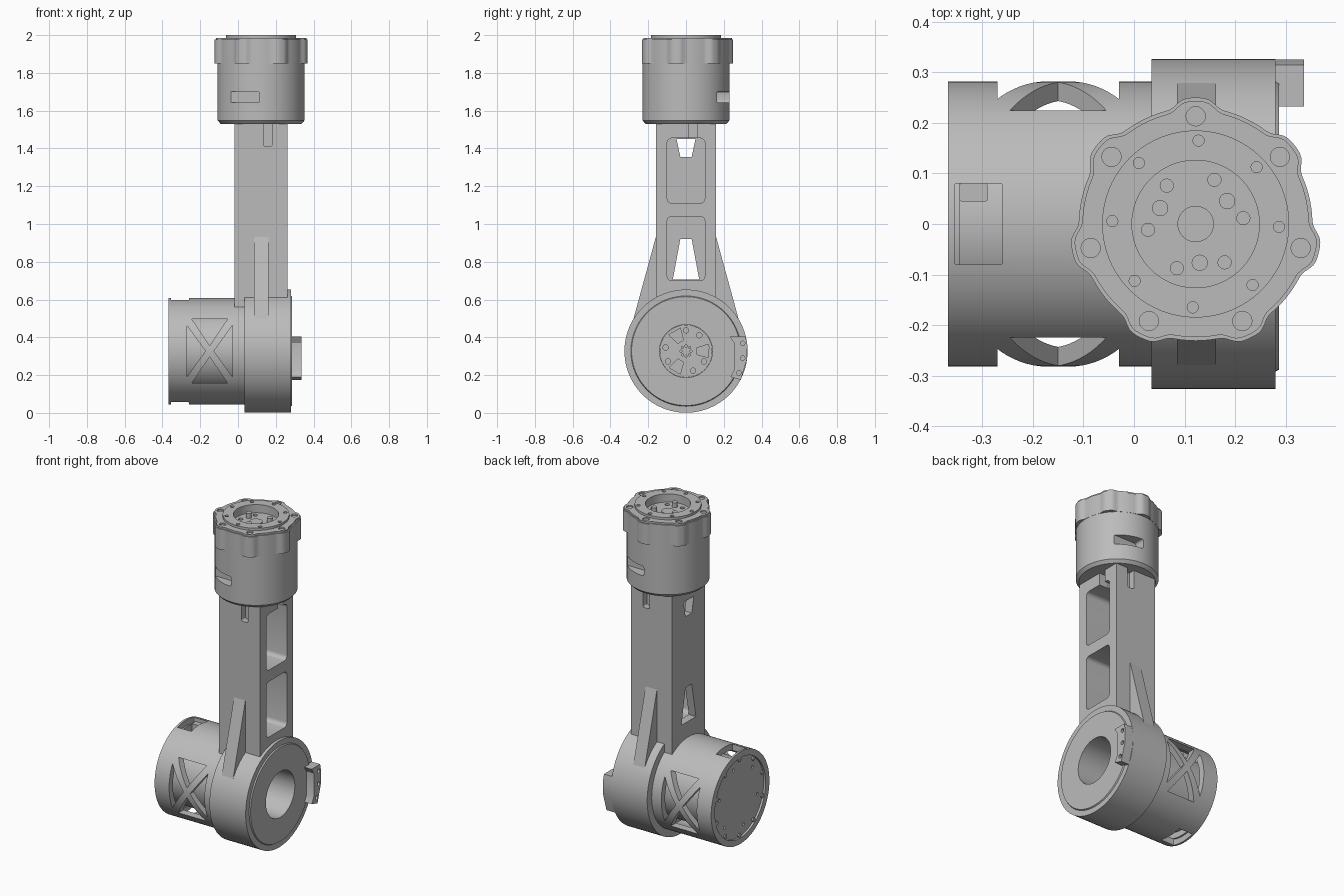
import bpy, bmesh, math
from math import cos, sin, radians, tau

cube = bpy.data.objects.get("Cube")
if cube:
    bpy.data.objects.remove(cube, do_unlink=True)

grey = bpy.data.materials.new("machined grey")
grey.use_nodes = True
COLOR = (0.5, 0.5, 0.5, 1)
grey.diffuse_color = COLOR
grey.node_tree.nodes["Principled BSDF"].inputs["Base Color"].default_value = COLOR

AXIS = {"x": lambda u, v, h: (h, u, v),
        "y": lambda u, v, h: (u, h, v),
        "z": lambda u, v, h: (u, v, h)}


def finish(name, bm):
    bmesh.ops.recalc_face_normals(bm, faces=bm.faces)
    mesh = bpy.data.meshes.new(name)
    bm.to_mesh(mesh)
    bm.free()
    mesh.materials.append(grey)
    ob = bpy.data.objects.new(name, mesh)
    bpy.context.collection.objects.link(ob)
    return ob


def prism(name, pts, axis, lo, hi):
    """Extrude a flat outline along an axis."""
    bm = bmesh.new()
    a, b = ([bm.verts.new(AXIS[axis](u, v, h)) for u, v in pts] for h in (lo, hi))
    bm.faces.new(a)
    bm.faces.new(b)
    n = len(pts)
    for i in range(n):
        j = (i + 1) % n
        bm.faces.new((a[i], a[j], b[j], b[i]))
    return finish(name, bm)


def lathe(name, profile, axis, centre, closed=False, n=96):
    """Turn (radius, height) points about an axis; open profiles get end caps."""
    bm = bmesh.new()
    rings = [[bm.verts.new(AXIS[axis](centre[0] + r * cos(tau * i / n),
                                      centre[1] + r * sin(tau * i / n), h))
              for i in range(n)] for r, h in profile]
    pairs = list(zip(rings, rings[1:]))
    if closed:
        pairs.append((rings[-1], rings[0]))
    else:
        bm.faces.new(rings[0])
        bm.faces.new(rings[-1])
    for a, b in pairs:
        for i in range(n):
            j = (i + 1) % n
            bm.faces.new((a[i], a[j], b[j], b[i]))
    return finish(name, bm)


def rod(name, axis, centre, r, lo, hi, n=20):
    return lathe(name, [(r, lo), (r, hi)], axis, centre, n=n)


def polar(centre, r, count, start=0):
    for k in range(count):
        a = radians(start) + tau * k / count
        yield centre[0] + r * cos(a), centre[1] + r * sin(a)


def rounded(u0, u1, v0, v1, r):
    pts = []
    for k, (u, v) in enumerate(((u1 - r, v1 - r), (u0 + r, v1 - r),
                                (u0 + r, v0 + r), (u1 - r, v0 + r))):
        for s in range(5):
            a = tau / 4 * (k + s / 4)
            pts.append((u + r * cos(a), v + r * sin(a)))
    return pts


def join(obs, name):
    bpy.ops.object.select_all(action="DESELECT")
    for o in obs:
        o.select_set(True)
    bpy.context.view_layer.objects.active = obs[0]
    if len(obs) > 1:
        bpy.ops.object.join()
    obs[0].name = name
    return obs[0]


def boolean(target, tools, operation="DIFFERENCE"):
    tool = join(tools, "cutter")
    mod = target.modifiers.new("cut", "BOOLEAN")
    mod.object, mod.operation, mod.solver = tool, operation, "EXACT"
    bpy.context.view_layer.objects.active = target
    bpy.ops.object.modifier_apply(modifier=mod.name)
    bpy.data.objects.remove(tool, do_unlink=True)


HUB = (0, 0.327)     # lower joint axis, along x
TOP = (0.122, 0)     # upper joint axis, along z

# Arm with front pockets, tapered windows and edge grooves
arm = prism("arm", [(-0.018, -0.16), (0.262, -0.16), (0.262, 0.16), (-0.018, 0.16)],
            "z", 0.56, 1.54)
boolean(arm, [prism("c", rounded(-0.1, 0.1, lo, hi, 0.025), "x", 0.03, 0.4)
              for lo, hi in ((0.7, 1.04), (1.11, 1.455))])
boolean(arm, [prism("c", [(-a, lo), (a, lo), (b, hi), (-b, hi)], "x", -0.2, 0.1)
              for a, lo, b, hi in ((0.07, 0.705, 0.03, 0.92), (0.03, 1.355, 0.05, 1.45))])
boolean(arm, [prism("c", rounded(0.135, 0.18, 1.41, 1.6, 0.01), "y", lo, hi)
              for lo, hi in ((-0.3, -0.12), (0.12, 0.3))])
boolean(arm, [prism("c", rounded(0.015, 0.06, 1.44, 1.6, 0.01), "x", 0.2, 0.4)])

# Side gussets
for side, label in ((1, "back"), (-1, "front")):
    prism(label + "_gusset", [(side * y, z) for y, z in
          ((0.12, 0.93), (0.16, 0.93), (0.283, 0.48), (0.2, 0.48), (0.12, 0.6))],
          "x", 0.085, 0.162)

# Lower bearing ring with open bore
lathe("bearing_ring", [(0.14, 0.035), (0.326, 0.035), (0.326, 0.28), (0.292, 0.28),
                       (0.288, 0.287), (0.14, 0.287)], "x", HUB, closed=True)

# Clip on the ring's edge
clip = prism("edge_clip", [(0.232, 0.405), (0.315, 0.405), (0.325, 0.36), (0.322, 0.28),
                           (0.29, 0.175), (0.235, 0.19), (0.255, 0.23), (0.255, 0.37)],
             "x", 0.275, 0.336)
boolean(clip, [rod("c", "x", c, 0.012, 0.31, 0.4)
               for c in ((0.3, 0.368), (0.3, 0.29), (0.28, 0.212))])

# Motor shell with crossed side ribs and slots above and below
shell = lathe("motor_shell", [(0.245, -0.368), (0.282, -0.368), (0.282, 0.04),
                              (0.245, 0.04)], "x", HUB, closed=True)
cx, cz = -0.15, HUB[1]
ribs = []
for s in (1, -1):
    ribs.append([(cx - 0.095, cz + s * 0.17), (cx + 0.095, cz + s * 0.17), (cx, cz + s * 0.03)])
    ribs.append([(cx + s * 0.12, cz - 0.135), (cx + s * 0.12, cz + 0.135), (cx + s * 0.022, cz)])
boolean(shell, [prism("c", p, "y", -0.5, 0.5) for p in ribs])
boolean(shell, [prism("c", rounded(-0.355, -0.26, -0.08, 0.08, 0.004), "z", -0.2, 0.9)])

# Motor core with output face inside the bore
core = lathe("motor_core", [(0.246, -0.355), (0.246, -0.345), (0.21, -0.345), (0.21, 0.034),
                            (0.139, 0.034), (0.139, 0.06)], "x", HUB)
holes = [rod("c", "x", c, 0.014, 0.04, 0.1) for c in polar(HUB, 0.11, 9, 10)]
holes += [rod("c", "x", c, 0.006, 0.04, 0.1, 10) for c in polar(HUB, 0.027, 8)]
holes += [rod("c", "x", c, 0.009, -0.4, -0.34, 12) for c in polar(HUB, 0.19, 6, 15)]
boolean(core, holes)
webs = []
for k in range(3):
    a = tau * k / 3
    webs.append([(HUB[0] + r * cos(a + t), HUB[1] + r * sin(a + t)) for r, t in
                 ((0.06, -0.3), (0.125, -0.28), (0.125, 0.28), (0.06, 0.3))])
boolean(core, [prism("c", p, "x", 0.045, 0.1) for p in webs])
join([rod("s", "x", c, 0.013, -0.36, -0.366) for c in polar(HUB, 0.232, 10, 18)]
     + [rod("s", "x", c, 0.009, -0.35, -0.366) for c in polar(HUB, 0.232, 10, 18)],
     "end_cap_bolts")
prism("motor_connector", rounded(-0.345, -0.29, 0.045, 0.08, 0.003), "z", 0.51, 0.575)

# Upper housing with lobed flange
housing = lathe("upper_housing", [(0.213, 1.53), (0.23, 1.548), (0.23, 1.92), (0.185, 1.92),
                                  (0.185, 2.0)], "z", TOP)


def lobed(extra, n=168):
    pts = []
    for i in range(n):
        a = tau * i / n
        d = (a - tau / 4 + tau / 14) % (tau / 7) - tau / 14
        r = 0.228 + extra + 0.019 * math.exp(-(d / 0.17) ** 4)
        pts.append((TOP[0] + r * cos(a), TOP[1] + r * sin(a)))
    return pts


boolean(housing, [prism("f", lobed(0.003), "z", 1.85, 1.976)], "UNION")
boolean(housing, [prism("f", lobed(-0.004), "z", 1.9, 1.986)], "UNION")
boolean(housing, [rod("c", "z", TOP, 0.126, 1.95, 2.1, 72)])
holes = [rod("c", "z", c, 0.019, 1.978, 2.1) for c in polar(TOP, 0.213, 7, 90)]
holes += [rod("c", "z", c, 0.011, 1.97, 2.1) for c in polar(TOP, 0.165, 8, 88)]
holes += [rod("c", "z", c, 0.013, 1.93, 1.96) for c in polar(TOP, 0.095, 6, 7)]
boolean(housing, holes)
boolean(housing, [prism("c", rounded(-0.045, 0.115, 1.642, 1.702, 0.012), "y", -0.4, -0.165),
                  prism("c", rounded(0.125, 0.285, 1.642, 1.702, 0.012), "y", 0.165, 0.4)])
join([rod("p", "z", c, 0.016, 1.945, 1.98) for c in polar(TOP, 0.077, 3, 36)], "locating_pins")
rod("centre_boss", "z", TOP, 0.036, 1.94, 1.956, 32)

# Smooth round surfaces, sharp edges
bpy.ops.object.select_all(action="DESELECT")
for ob in bpy.context.scene.objects:
    if ob.type == "MESH":
        ob.select_set(True)
        bpy.context.view_layer.objects.active = ob
bpy.ops.object.shade_smooth_by_angle(angle=radians(30))
